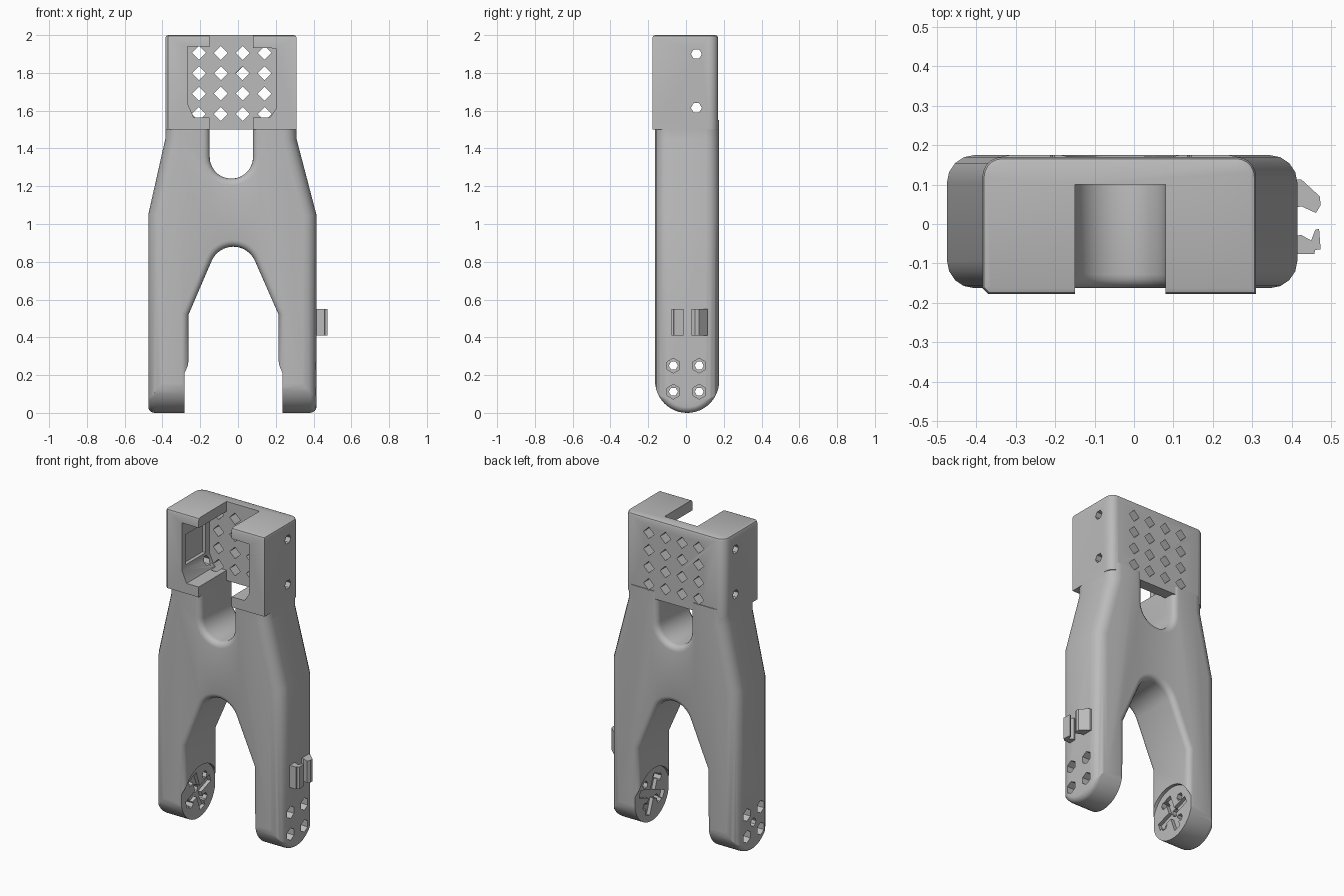
import bpy, bmesh, math

if "Cube" in bpy.data.objects:
    bpy.data.objects.remove(bpy.data.objects["Cube"])

grey = bpy.data.materials.new("plain grey")
grey.diffuse_color = (0.5, 0.5, 0.5, 1)
grey.use_nodes = True
grey.node_tree.nodes["Principled BSDF"].inputs["Base Color"].default_value = grey.diffuse_color


def arc(cx, cy, r, a0, a1, n):
    """Points on an arc, angles in degrees."""
    return [(cx + r * math.cos(math.radians(a0 + (a1 - a0) * i / n)),
             cy + r * math.sin(math.radians(a0 + (a1 - a0) * i / n))) for i in range(n + 1)]


def ngon(cx, cy, r, n, turn=0):
    return arc(cx, cy, r, turn, turn + 360, n)[:-1]


def rect(a0, a1, b0, b1):
    return [(a0, b0), (a1, b0), (a1, b1), (a0, b1)]


def prism(name, polys, axis, lo, hi, rounds=()):
    """Extrude outlines along an axis; rounds = (rule on edge ends, radius) for the rims."""
    place = {'x': lambda a, b, t: (t, a, b), 'y': lambda a, b, t: (a, t, b),
             'z': lambda a, b, t: (a, b, t)}[axis]
    bm = bmesh.new()
    rims = [[] for _ in rounds]
    for pts in polys:
        n = len(pts)
        front = [bm.verts.new(place(a, b, lo)) for a, b in pts]
        back = [bm.verts.new(place(a, b, hi)) for a, b in pts]
        bm.faces.new(front)
        bm.faces.new(back[::-1])
        for i in range(n):
            j = (i + 1) % n
            bm.faces.new((front[j], front[i], back[i], back[j]))
            for k, (rule, _) in enumerate(rounds):
                if rule(pts[i], pts[j]):
                    rims[k] += [bm.edges.get((s[i], s[j])) for s in (front, back)]
    bmesh.ops.recalc_face_normals(bm, faces=bm.faces)
    for (_, radius), edges in zip(rounds, rims):
        bmesh.ops.bevel(bm, geom=edges, offset=radius, segments=4, profile=0.5,
                        affect='EDGES', clamp_overlap=False)
    bmesh.ops.recalc_face_normals(bm, faces=bm.faces)
    me = bpy.data.meshes.new(name)
    bm.to_mesh(me)
    bm.free()
    me.materials.append(grey)
    ob = bpy.data.objects.new(name, me)
    bpy.context.collection.objects.link(ob)
    return ob


def combine(ob, other, op='DIFFERENCE'):
    """Apply a boolean and discard the second object."""
    mod = ob.modifiers.new("cut", 'BOOLEAN')
    mod.operation, mod.object, mod.solver = op, other, 'EXACT'
    bpy.context.view_layer.update()
    me = bpy.data.meshes.new_from_object(ob.evaluated_get(bpy.context.evaluated_depsgraph_get()))
    ob.modifiers.remove(mod)
    ob.data = me
    bpy.data.objects.remove(other)


# Forked body: outer flanks, U notch at the top, arch between the legs
TOP, LOW = 1.55, -0.1
u_notch = [(-0.15, TOP)] + arc(-0.035, 1.355, 0.115, 180, 360, 14) + [(0.08, TOP)]
arch = ([(0.215, LOW), (0.215, 0.52)] + arc(-0.025, 0.755, 0.125, 25, 155, 12)
        + [(-0.262, 0.52), (-0.262, LOW)])
left_flank = [(-0.475, LOW), (-0.475, 1.05), (-0.385, 1.45), (-0.385, TOP)]
right_flank = [(0.31, TOP), (0.31, 1.45), (0.415, 1.05), (0.415, LOW)]
outline = left_flank + u_notch + right_flank + arch


def chain(*runs):
    return lambda p, q: any(p in r and q in r for r in runs)


body = prism("fork_body", [outline], 'y', -0.163, 0.175,
             [(chain(left_flank, right_flank), 0.07), (chain(u_notch, arch), 0.035)])

# Round the feet
side = [(0.176, 2.3), (-0.164, 2.3)] + arc(0.006, 0.17, 0.17, 180, 360, 24)
combine(body, prism("foot_rounding", [side], 'x', -0.476, 0.416,
                    [(lambda p, q: True, 0.035)]), 'INTERSECT')

# Upper housing block with rounded back corners
block = ([(-0.37, -0.178), (0.31, -0.178)] + arc(0.26, 0.12, 0.05, 0, 90, 5)
         + arc(-0.335, 0.12, 0.05, 90, 180, 5) + [(-0.385, -0.163)])
housing = prism("housing", [block], 'z', 1.5, 2.0)
bm = bmesh.new()
bm.from_mesh(housing.data)
rim = [e for e in bm.edges if all(v.co.z > 1.99 for v in e.verts)]
bmesh.ops.bevel(bm, geom=rim, offset=0.015, segments=2, profile=0.5, affect='EDGES')
bm.to_mesh(housing.data)
bm.free()
combine(body, housing, 'UNION')

# Housing cavity, cable slot and side pocket
cavity = [(-0.268, 1.94), (-0.268, 1.64), (-0.235, 1.565),
          (0.17, 1.565), (0.2, 1.61), (0.2, 1.93)]
combine(body, prism("cavity", [cavity], 'y', -0.4, 0.1))
combine(body, prism("slot", [rect(-0.15, 0.08, 1.4, 2.2)], 'y', -0.4, 0.1))
combine(body, prism("pocket", [rect(-0.14, 0.06, 1.66, 1.85)], 'x', -0.29, -0.2))

# Grid of diamond vents in the back wall
vents = [ngon(-0.207 + 0.116 * i, 1.582 + 0.108 * j, 0.037, 4)
         for i in range(4) for j in range(4)]
combine(body, prism("vents", vents, 'y', 0.05, 0.4))

# Screw holes through the housing sides
combine(body, prism("side_holes", [ngon(0.055, z, 0.029, 6) for z in (1.9, 1.615)],
                    'x', -0.8, 0.8))

# Round seats with cross-shaped recesses on the inner faces of the feet
combine(body, prism("seats", [ngon(0.006, 0.168, 0.172, 32)], 'x', -0.282, 0.235))
for turn in (20, 110):
    c, s = math.cos(math.radians(turn)), math.sin(math.radians(turn))
    bar = [(0.006 + a * c - b * s, 0.168 + a * s + b * c)
           for a, b in rect(-0.125, 0.125, -0.024, 0.024)]
    combine(body, prism("cross_recess", [bar], 'x', -0.305, 0.258))

# Foot bolt holes with wider outer mouths
spots = [(y, z) for y in (-0.067, 0.07) for z in (0.112, 0.25)]
combine(body, prism("bolt_holes", [ngon(y, z, 0.024, 6) for y, z in spots], 'x', -0.8, 0.8))
for lo, hi in ((-0.8, -0.37), (0.32, 0.8)):
    combine(body, prism("bolt_mouths", [ngon(y, z, 0.039, 6, 30) for y, z in spots], 'x', lo, hi))
combine(body, prism("centre_hole", [ngon(0.006, 0.18, 0.026, 8)], 'x', -0.8, -0.2))

# Pair of cable hooks on the right leg
back_hook = [(0.405, 0.04), (0.425, 0.045), (0.462, 0.028), (0.474, 0.048),
             (0.472, 0.07), (0.425, 0.113), (0.405, 0.113)]
front_hook = [(0.405, -0.076), (0.458, -0.076), (0.46, -0.066), (0.474, -0.064),
              (0.47, -0.012), (0.46, -0.015), (0.45, -0.042), (0.425, -0.028), (0.405, -0.03)]
hooks = [prism("back_cable_hook", [back_hook], 'z', 0.41, 0.55),
         prism("front_cable_hook", [front_hook], 'z', 0.41, 0.55)]

# Smooth the rounded parts, keep edges crisp
bpy.ops.object.select_all(action='DESELECT')
for ob in [body] + hooks:
    ob.select_set(True)
bpy.context.view_layer.objects.active = body
bpy.ops.object.shade_smooth_by_angle(angle=math.radians(25))
